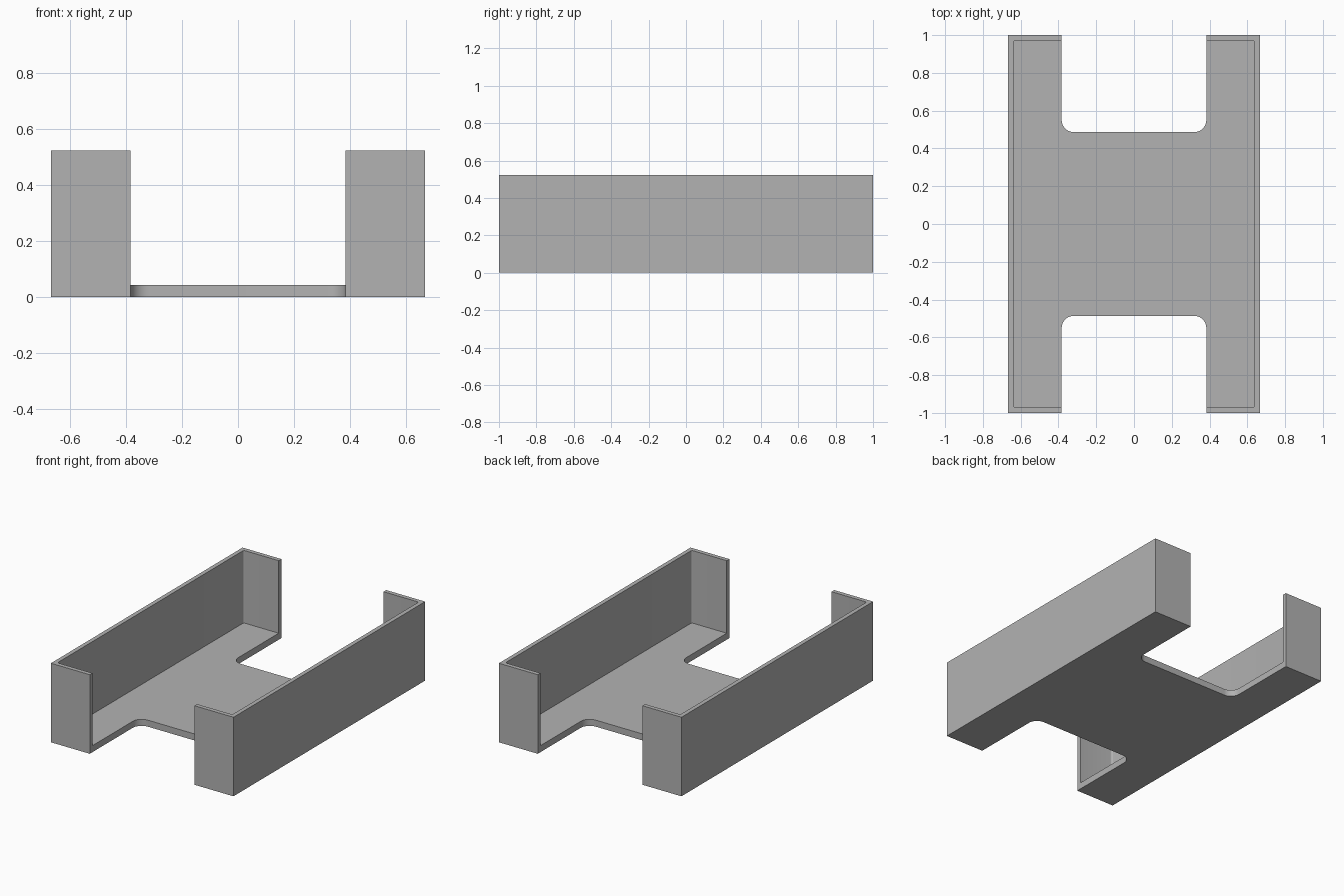
import bpy, bmesh
from math import sin, cos, pi

HALF_X, HALF_Y, HEIGHT = 0.667, 1.0, 0.522
WALL, FLOOR = 0.028, 0.043
SLOT_X, SLOT_Y, FILLET = 0.383, 0.486, 0.065

if "Cube" in bpy.data.objects:
    bpy.data.objects.remove(bpy.data.objects["Cube"])

grey = bpy.data.materials.new("plain grey")
grey.use_nodes = True
colour = (0.45, 0.45, 0.45, 1)
grey.diffuse_color = colour
grey.node_tree.nodes["Principled BSDF"].inputs["Base Color"].default_value = colour


def corner_arc(cx, cy, r, start, end, steps):
    """Points on an arc, angles in quarter turns."""
    angles = [(start + (end - start) * i / steps) * pi / 2 for i in range(steps + 1)]
    return [(cx + r * cos(a), cy + r * sin(a)) for a in angles]


def four_way(quarter):
    """Mirror a first-quadrant outline (from +x side to +y side) into a closed loop."""
    half = quarter + [(-x, y) for x, y in reversed(quarter)]
    return half + [(-x, -y) for x, y in half]


def prism(name, outline, z0, z1):
    bm = bmesh.new()
    base = bm.faces.new([bm.verts.new((x, y, z0)) for x, y in outline])
    top = bmesh.ops.extrude_face_region(bm, geom=[base])["geom"]
    bmesh.ops.translate(bm, vec=(0, 0, z1 - z0),
                        verts=[v for v in top if isinstance(v, bmesh.types.BMVert)])
    bmesh.ops.recalc_face_normals(bm, faces=bm.faces)
    mesh = bpy.data.meshes.new(name)
    bm.to_mesh(mesh)
    bm.free()
    mesh.materials.append(grey)
    obj = bpy.data.objects.new(name, mesh)
    bpy.context.collection.objects.link(obj)
    return obj


# H-shaped block with filleted end slots
slot = corner_arc(SLOT_X - FILLET, SLOT_Y + FILLET, FILLET, 0, -1, 10)
tray = prism("tray", four_way([(HALF_X, HALF_Y), (SLOT_X, HALF_Y)] + slot), 0, HEIGHT)

# Pocket that leaves the floor, side walls and end returns
r = 0.012
pocket = corner_arc(HALF_X - WALL - r, HALF_Y - WALL - r, r, 0, 1, 5)
cutter = prism("pocket_cutter", four_way(pocket), FLOOR, HEIGHT + 0.2)
cutter.hide_render = True

cut = tray.modifiers.new("pocket", "BOOLEAN")
cut.operation = "DIFFERENCE"
cut.solver = "EXACT"
cut.object = cutter
bpy.ops.object.select_all(action="DESELECT")
bpy.context.view_layer.objects.active = tray
tray.select_set(True)
bpy.ops.object.modifier_apply(modifier=cut.name)
bpy.data.objects.remove(cutter)

# Smooth fillets, crisp edges
bpy.ops.object.shade_smooth_by_angle(angle=pi / 6)
